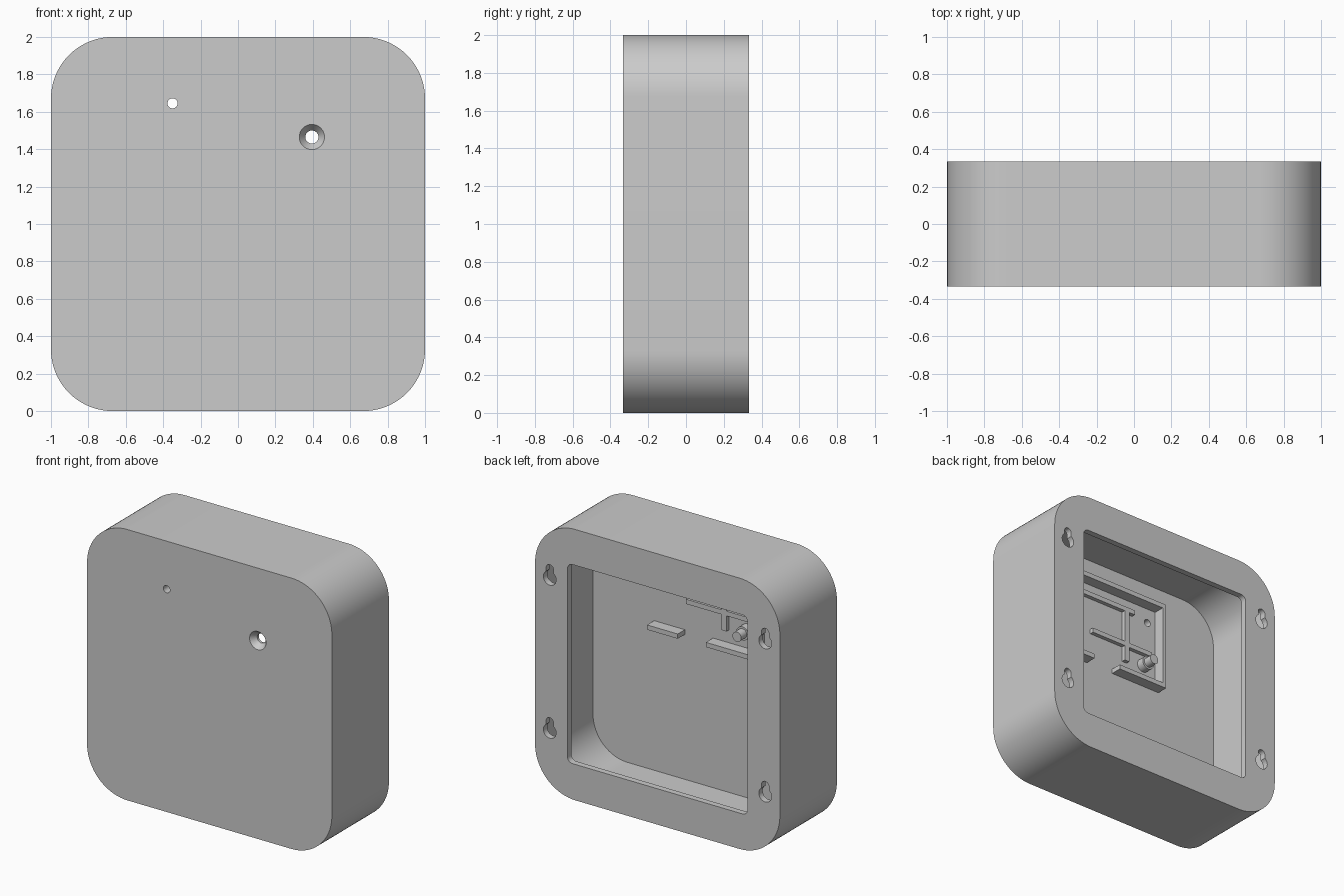
import bpy, bmesh
from math import sin, cos, radians

if "Cube" in bpy.data.objects:
    bpy.data.objects.remove(bpy.data.objects["Cube"])

grey = bpy.data.materials.new("plain_grey")
grey.use_nodes = True
GREY = (0.6, 0.6, 0.6, 1)
grey.diffuse_color = GREY
grey.node_tree.nodes["Principled BSDF"].inputs["Base Color"].default_value = GREY

FRONT, BACK, FLOOR, LIP = -0.333, 0.333, -0.272, 0.288


def arc(x, z, r, start, end, steps):
    """Points of an arc in the x-z plane, angles in degrees."""
    angles = [radians(start + (end - start) * i / steps) for i in range(steps + 1)]
    return [(x + r * cos(a), z + r * sin(a)) for a in angles]


def rounded_square(half, r, steps):
    c = half - r
    points = []
    for i, (sx, sz) in enumerate([(1, 1), (-1, 1), (-1, -1), (1, -1)]):
        points += arc(sx * c, 1 + sz * c, r, 90 * i, 90 * i + 90, steps)
    return points


def circle(x, z, r):
    return arc(x, z, r, 0, 360, 32)[:-1]


def loft(name, sections):
    """Solid through matching outlines, each given as (y, points)."""
    bm = bmesh.new()
    rings = [[bm.verts.new((x, y, z)) for x, z in pts] for y, pts in sections]
    for a, b in zip(rings, rings[1:]):
        n = len(a)
        for i in range(n):
            j = (i + 1) % n
            bm.faces.new((a[i], a[j], b[j], b[i]))
    bm.faces.new(rings[0])
    bm.faces.new(rings[-1])
    bmesh.ops.recalc_face_normals(bm, faces=bm.faces)
    mesh = bpy.data.meshes.new(name)
    bm.to_mesh(mesh)
    bm.free()
    mesh.materials.append(grey)
    obj = bpy.data.objects.new(name, mesh)
    bpy.context.collection.objects.link(obj)
    return obj


def prism(name, points, y0, y1):
    return loft(name, [(y0, points), (y1, points)])


def activate(obj):
    bpy.ops.object.select_all(action='DESELECT')
    obj.select_set(True)
    bpy.context.view_layer.objects.active = obj


def cut(target, cutter):
    cutter.hide_render = True
    mod = target.modifiers.new("cut", 'BOOLEAN')
    mod.operation = 'DIFFERENCE'
    mod.solver = 'EXACT'
    mod.object = cutter
    activate(target)
    bpy.ops.object.modifier_apply(modifier=mod.name)
    bpy.data.objects.remove(cutter)


def smooth(obj):
    activate(obj)
    bpy.ops.object.shade_smooth_by_angle(angle=radians(30))


# Hollow case with a thin lip around the back opening
case = prism("case", rounded_square(1, 0.33, 20), FRONT, BACK)
cut(case, prism("cavity", rounded_square(0.95, 0.28, 20), FLOOR, LIP))
cut(case, prism("back_opening", rounded_square(0.735, 0.04, 6), 0.2, 0.4))

# Keyhole hanging slots through the lip
for x in (-0.88, 0.88):
    for z in (0.455, 1.585):
        outline = arc(x, z, 0.052, 125, 415, 24) + arc(x, z + 0.07, 0.03, 0, 180, 12)
        cut(case, prism("keyhole", outline, 0.25, 0.4))

# Small indicator hole and countersunk hole in the front
cut(case, prism("small_hole", circle(-0.35, 1.645, 0.027), -0.4, -0.2))
sink = [(-0.343, 0.075), (-0.29, 0.035), (-0.2, 0.035)]
cut(case, loft("countersink", [(y, circle(0.395, 1.465, r)) for y, r in sink]))
smooth(case)


def rib(name, x0, x1, z0, z1, height):
    outline = [(x0, z0), (x1, z0), (x1, z1), (x0, z1)]
    prism(name, outline, FLOOR - 0.01, FLOOR + height)


# Tall ribs framing the circuit board bay
TALL, LOW = 0.083, 0.03
rib("frame_rib_bottom_right", -0.45, -0.03, 1.12, 1.155, TALL)
rib("frame_rib_bottom_left", 0.2, 0.45, 1.12, 1.155, TALL)
rib("frame_rib_top", -0.45, 0.45, 1.755, 1.79, TALL)
rib("frame_rib_right", -0.45, -0.42, 1.12, 1.79, TALL)
rib("frame_rib_left", 0.42, 0.45, 1.56, 1.79, TALL)

# Low support ribs inside the bay
rib("support_rib_upright", -0.16, -0.12, 1.25, 1.68, LOW)
rib("support_rib_lower", -0.36, 0.17, 1.365, 1.4, LOW)
rib("support_rib_upper", -0.21, 0.3, 1.645, 1.68, LOW)

# Stepped locating post
post = [(FLOOR - 0.01, 0.05), (-0.215, 0.05), (-0.215, 0.036), (-0.15, 0.036)]
smooth(loft("locating_post", [(y, circle(-0.31, 1.285, r)) for y, r in post]))
